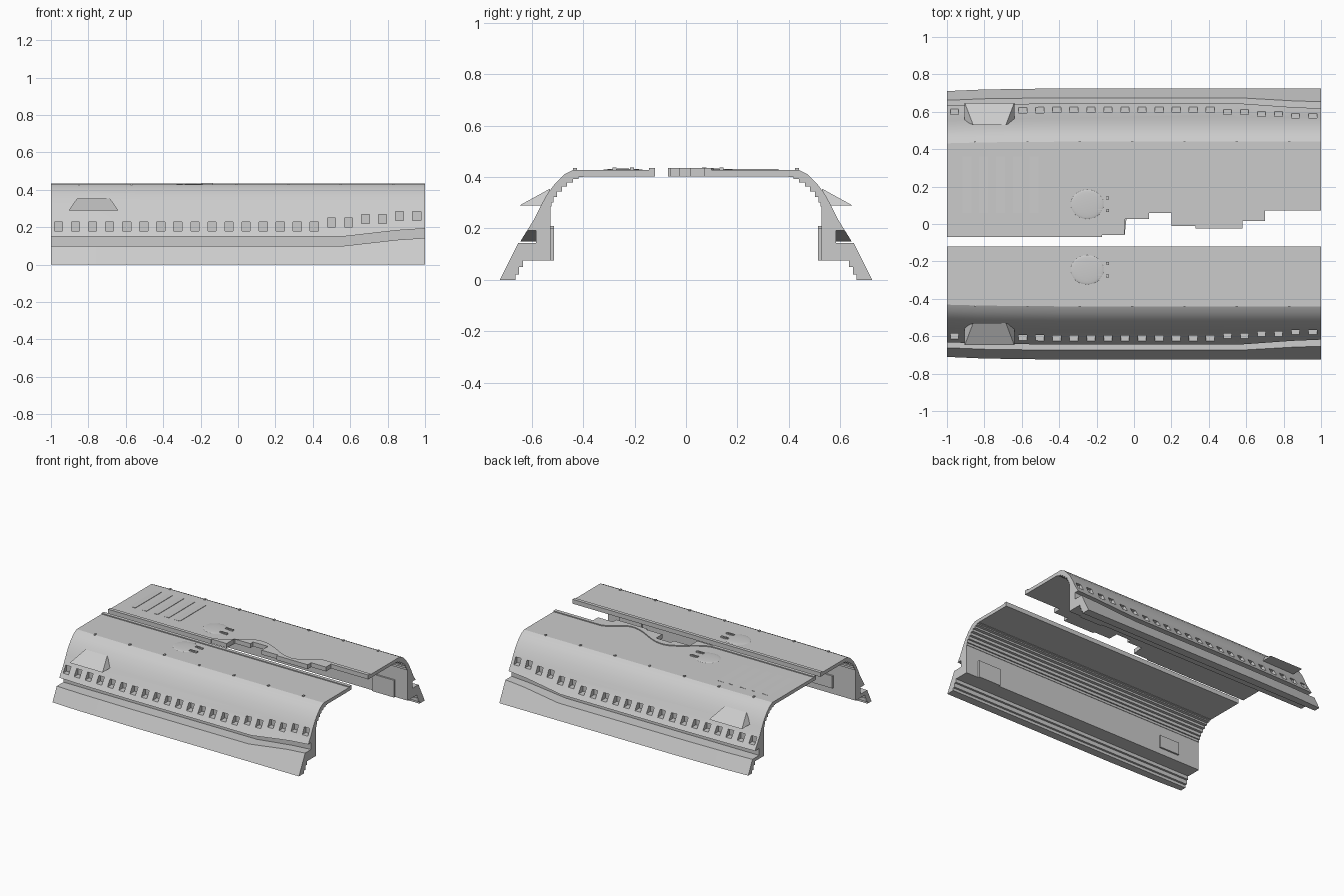
import bpy, bmesh, math
from mathutils import Matrix, Vector

if "Cube" in bpy.data.objects:
    bpy.data.objects.remove(bpy.data.objects["Cube"], do_unlink=True)

grey = bpy.data.materials.new("hull_grey")
grey.use_nodes = True
grey.diffuse_color = (0.6, 0.6, 0.6, 1)
grey.node_tree.nodes["Principled BSDF"].inputs["Base Color"].default_value = (0.6, 0.6, 0.6, 1)

ROOF, CEIL, TOP = 0.428, 0.403, 0.435


def finish(name, bm):
    bmesh.ops.recalc_face_normals(bm, faces=bm.faces)
    me = bpy.data.meshes.new(name)
    bm.to_mesh(me)
    bm.free()
    ob = bpy.data.objects.new(name, me)
    me.materials.append(grey)
    bpy.context.collection.objects.link(ob)
    return ob


def activate(ob):
    bpy.ops.object.select_all(action='DESELECT')
    ob.select_set(True)
    bpy.context.view_layer.objects.active = ob


def add_box(bm, lo, hi):
    lo, hi = Vector(lo), Vector(hi)
    m = Matrix.Translation((lo + hi) / 2) @ Matrix.Diagonal((hi - lo).to_4d())
    m[3][3] = 1
    bmesh.ops.create_cube(bm, size=1, matrix=m)


def add_hull(bm, points):
    verts = [bm.verts.new(p) for p in points]
    bmesh.ops.convex_hull(bm, input=verts)


def prism(name, outline, z0, z1):
    bm = bmesh.new()
    face = bm.faces.new([bm.verts.new((x, y, z0)) for x, y in outline])
    ext = bmesh.ops.extrude_face_region(bm, geom=[face])
    up = [v for v in ext["geom"] if isinstance(v, bmesh.types.BMVert)]
    bmesh.ops.translate(bm, verts=up, vec=(0, 0, z1 - z0))
    bmesh.ops.triangulate(bm, faces=[f for f in bm.faces if len(f.verts) > 4])
    return finish(name, bm)


def section(rise, taper, y_in):
    """Closed hull cross-section: skirt, groove, curved side, roof, stepped inside."""
    skirt, lip = 0.10 + rise, 0.15 + rise
    outer = [(0.725, 0), (0.725 - skirt / 2, skirt)]
    side = [(0.645 - rise * 0.62, lip), (0.592, 0.235), (0.565, 0.29), (0.54, 0.335),
            (0.51, 0.375), (0.475, 0.41), (0.44, ROOF)]
    pts = [(y * taper, z) for y, z in outer]
    pts += [(0.585, skirt), (0.585, lip)]
    pts += [(y * taper, z) for y, z in side]
    pts += [(y_in, ROOF), (y_in, CEIL), (0.40, CEIL)]
    steps, last = 8, 0.40
    for k in range(1, steps + 1):
        t = k / steps * math.pi / 2
        y = 0.40 + 0.127 * math.sin(t) ** 1.2
        z = 0.285 + (CEIL - 0.285) * max(math.cos(t), 0) ** 1.2
        pts += [(last, z), (y, z)]
        last = y
    pts += [(0.527, 0.075), (0.635, 0.075), (0.635, 0.05), (0.65, 0.05),
            (0.65, 0.02), (0.665, 0.02), (0.665, 0)]
    return pts


# x, groove rise, outer taper
STATIONS = [(-1, 0, 0.98), (-0.8, 0, 0.992), (-0.4, 0, 1), (0.56, 0, 1),
            (0.7, 0.016, 1), (0.85, 0.033, 1), (1, 0.043, 1)]


def window_height(i):
    return 0.205 if i < 16 else (0.225 if i < 18 else 0.245 if i < 20 else 0.26)


def build_shell(name, s, y_in):
    bm = bmesh.new()
    rings = [[bm.verts.new((x, s * y, z)) for y, z in section(rise, taper, y_in)]
             for x, rise, taper in STATIONS]
    n = len(rings[0])
    for a, b in zip(rings, rings[1:]):
        for i in range(n):
            j = (i + 1) % n
            bm.faces.new((a[i], a[j], b[j], b[i]))
    bm.faces.new(rings[0])
    bm.faces.new(rings[-1])
    shell = finish(name, bm)

    # recessed windows
    bm = bmesh.new()
    for i in range(22):
        x, z = -0.96 + i * 0.0912, window_height(i)
        back = 0.575 - (z - 0.205) * 0.45
        ys = sorted((s * back, s * 0.72))
        add_box(bm, (x - 0.022, ys[0], z - 0.024), (x + 0.022, ys[1], z + 0.024))
    cutter = finish("window_cutter", bm)
    cutter.hide_render = True
    activate(shell)
    mod = shell.modifiers.new("windows", 'BOOLEAN')
    mod.operation, mod.solver, mod.object = 'DIFFERENCE', 'EXACT', cutter
    bpy.ops.object.modifier_apply(modifier=mod.name)
    bpy.data.objects.remove(cutter, do_unlink=True)
    bpy.ops.object.shade_smooth_by_angle(angle=math.radians(25))


def build_fittings(side, s, deck_y):
    # wedge-shaped side scoop
    bm = bmesh.new()
    add_hull(bm, [(x, s * y, z) for x, y, z in (
        (-0.905, 0.648, 0.29), (-0.64, 0.648, 0.29), (-0.905, 0.55, 0.29),
        (-0.64, 0.55, 0.29), (-0.86, 0.53, 0.355), (-0.685, 0.53, 0.355))])
    finish(side + "_scoop", bm)

    # paired deck cleats
    bm = bmesh.new()
    for y in (deck_y - 0.034, deck_y + 0.034):
        for dy in (-0.006, 0.006):
            add_box(bm, (-0.195, y + dy - 0.002, 0.42), (-0.14, y + dy + 0.002, 0.436))
        add_box(bm, (-0.15, y - 0.008, 0.42), (-0.135, y + 0.008, 0.437))
    finish(side + "_cleats", bm)

    # low swelling in the deck behind the cleats
    bm = bmesh.new()
    m = Matrix.Translation((-0.25, deck_y, ROOF - 0.001)) @ Matrix.Diagonal((0.09, 0.08, 0.006, 1))
    bmesh.ops.create_uvsphere(bm, u_segments=24, v_segments=12, radius=1, matrix=m)
    for f in bm.faces:
        f.smooth = True
    finish(side + "_deck_swelling", bm)

    # small clips along the roof edge
    bm = bmesh.new()
    for i in range(7):
        x = -0.85 + i * 0.28
        add_box(bm, (x - 0.006, s * 0.432 - 0.008, 0.42), (x + 0.006, s * 0.432 + 0.008, TOP))
    finish(side + "_edge_clips", bm)

    # raised panels on the inner wall
    bm = bmesh.new()
    for x0, x1, z0, z1 in ((-0.82, -0.66, 0.12, 0.21), (0.72, 0.9, 0.075, 0.2)):
        ys = sorted((s * 0.515, s * 0.535))
        add_box(bm, (x0, ys[0], z0), (x1, ys[1], z1))
    finish(side + "_inner_panels", bm)


build_shell("right_shell", -1, 0.12)
build_shell("left_shell", 1, 0.15)
build_fittings("right", -1, -0.245)
build_fittings("left", 1, 0.105)

# stepped inner edge of the left roof
edge, start = [], -1
for stop, y in ((-0.17, -0.07), (-0.05, -0.06), (0.08, 0.028), (0.2, 0.06),
                (0.33, -0.012), (0.58, -0.025), (0.7, 0.015), (1, 0.073)):
    edge += [(start, y), (stop, y)]
    start = stop
prism("left_roof_edge", edge + [(1, 0.15), (-1, 0.15)], CEIL, ROOF)

# raised strip with a wavy border
knots = [(-0.2, -0.045), (0.12, 0.108), (0.43, 0.002), (0.63, 0.1)]
wave = [(-1, -0.045)]
for (xa, ya), (xb, yb) in zip(knots, knots[1:]):
    for k in range(12):
        t = k / 12
        wave.append((xa + (xb - xa) * t, ya + (yb - ya) * (1 - math.cos(math.pi * t)) / 2))
wave += [knots[-1], (1, 0.1)]
prism("left_roof_strip", edge + wave[::-1], CEIL, TOP)
prism("right_roof_strip", [(-1, -0.145), (1, -0.145), (1, -0.12), (-1, -0.12)], CEIL, TOP)

# shallow louvres on the left roof
bm = bmesh.new()
for i in range(5):
    x0, x1 = -0.95 + i * 0.09, -0.87 + i * 0.09
    add_hull(bm, [(x, y, z) for y in (0.06, 0.36)
                  for x, z in ((x0, ROOF - 0.002), (x1, ROOF - 0.002), (x1, ROOF + 0.003))])
finish("left_roof_louvres", bm)
